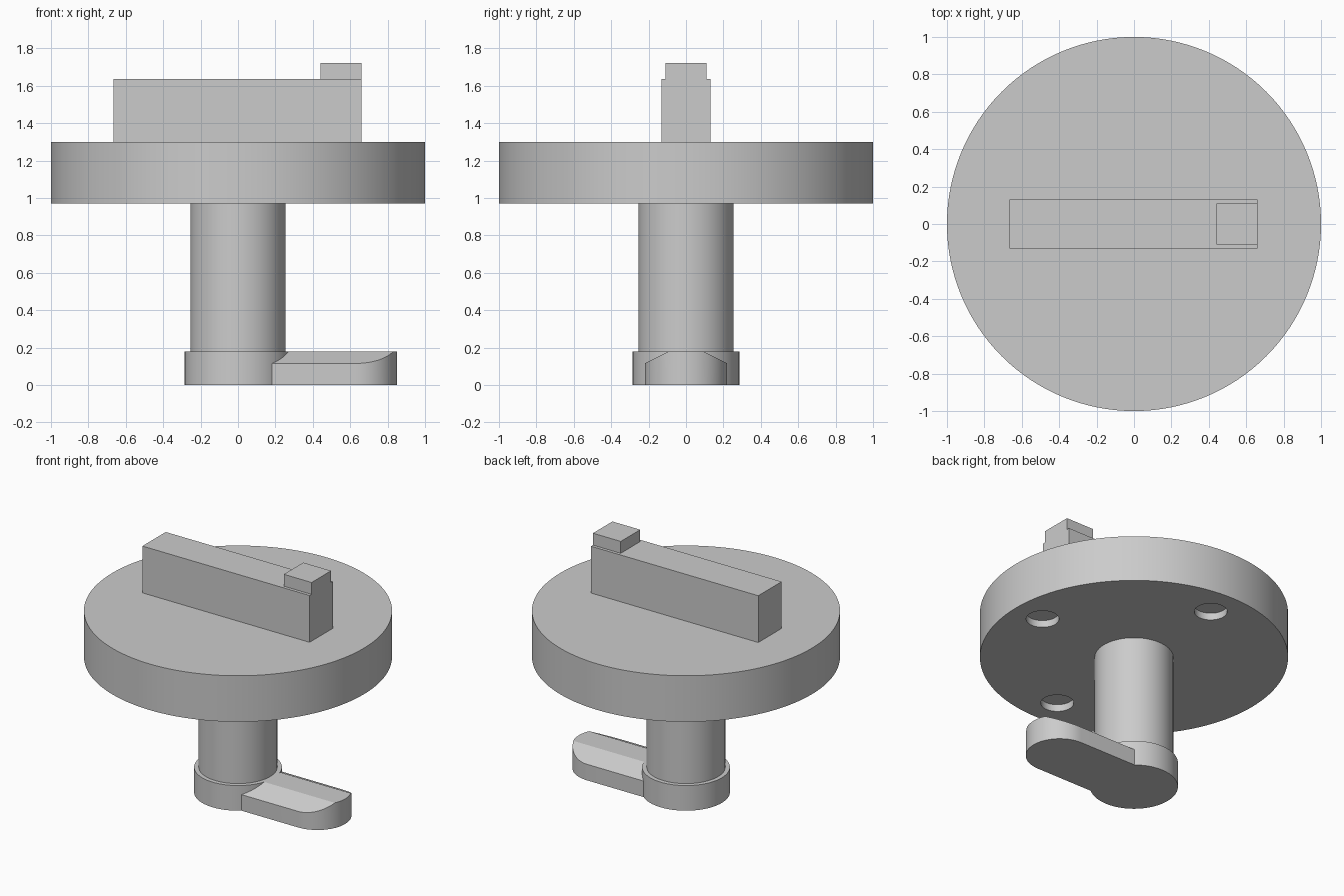
import bpy, bmesh
from math import sin, cos, asin, pi, radians
from mathutils import Vector

cube = bpy.data.objects.get("Cube")
if cube:
    bpy.data.objects.remove(cube, do_unlink=True)

# Single plain grey
grey = bpy.data.materials.new("plain grey")
grey.use_nodes = True
grey.diffuse_color = (0.6, 0.6, 0.6, 1)
grey.node_tree.nodes["Principled BSDF"].inputs["Base Color"].default_value = grey.diffuse_color


def select(obj):
    bpy.ops.object.select_all(action='DESELECT')
    obj.select_set(True)
    bpy.context.view_layer.objects.active = obj


def finish(obj):
    select(obj)
    bpy.ops.object.shade_smooth_by_angle(angle=radians(25))


def prism(name, outline, z0, z1):
    """Extrude a flat outline from z0 to z1."""
    bm = bmesh.new()
    base = bm.faces.new([bm.verts.new((x, y, z0)) for x, y in outline])
    top = bmesh.ops.extrude_face_region(bm, geom=[base])["geom"]
    verts = [g for g in top if isinstance(g, bmesh.types.BMVert)]
    bmesh.ops.translate(bm, verts=verts, vec=(0, 0, z1 - z0))
    if len(bm.faces) == len(outline) + 1:
        bm.faces.new([bm.verts[i] for i in range(len(outline))])
    bmesh.ops.recalc_face_normals(bm, faces=bm.faces)
    mesh = bpy.data.meshes.new(name)
    bm.to_mesh(mesh)
    bm.free()
    mesh.materials.append(grey)
    obj = bpy.data.objects.new(name, mesh)
    bpy.context.collection.objects.link(obj)
    return obj


def arc(cx, cy, r, a0, a1, n):
    return [(cx + r * cos(a0 + (a1 - a0) * i / n),
             cy + r * sin(a0 + (a1 - a0) * i / n)) for i in range(n + 1)]


def cylinder(name, r, z0, z1, cx=0, cy=0, sides=96):
    return prism(name, arc(cx, cy, r, 0, 2 * pi, sides)[:-1], z0, z1)


def block(name, x0, x1, half_y, z0, z1):
    return prism(name, [(x0, -half_y), (x1, -half_y), (x1, half_y), (x0, half_y)], z0, z1)


HUB_R, HUB_H, ARM_W = 0.285, 0.18, 0.22
DISC_Z, DISC_TOP, BAR_TOP = 0.97, 1.30, 1.635

# Round plate with three shallow sockets underneath
disc = cylinder("disc", 1.0, DISC_Z, DISC_TOP, sides=128)
for angle in (-pi / 2, 0, pi / 2):
    cutter = cylinder("socket_cutter", 0.107, DISC_Z - 0.1, DISC_Z + 0.05,
                      0.775 * cos(angle), 0.775 * sin(angle), 48)
    cutter.hide_render = True
    mod = disc.modifiers.new("socket", 'BOOLEAN')
    mod.operation, mod.object, mod.solver = 'DIFFERENCE', cutter, 'EXACT'
    select(disc)
    bpy.ops.object.modifier_apply(modifier=mod.name)
    bpy.data.objects.remove(cutter, do_unlink=True)
finish(disc)

# Grip bar and its pointer block
block("grip_bar", -0.665, 0.66, 0.132, DISC_TOP, BAR_TOP)
block("pointer_block", 0.44, 0.66, 0.11, BAR_TOP, 1.72)

# Shaft and hub
finish(cylinder("shaft", 0.255, HUB_H, DISC_Z))
finish(cylinder("hub", HUB_R, 0, HUB_H))

# Latch arm: round tip, root hugging the hub, sloped top sides
half = asin(ARM_W / HUB_R)
outline = arc(0.63, 0, ARM_W, -pi / 2, pi / 2, 32) + arc(0, 0, HUB_R, half, -half, 24)
latch = prism("latch_arm", outline, 0, HUB_H)
bm = bmesh.new()
bm.from_mesh(latch.data)
for side in (-1, 1):
    bmesh.ops.bisect_plane(bm, geom=bm.verts[:] + bm.edges[:] + bm.faces[:], dist=1e-5,
                           plane_co=(0, side * ARM_W, 0.115),
                           plane_no=Vector((0, side * 0.065, 0.13)).normalized(),
                           clear_outer=True)
    bmesh.ops.holes_fill(bm, edges=bm.edges[:], sides=0)
bmesh.ops.recalc_face_normals(bm, faces=bm.faces)
bm.to_mesh(latch.data)
bm.free()
finish(latch)
